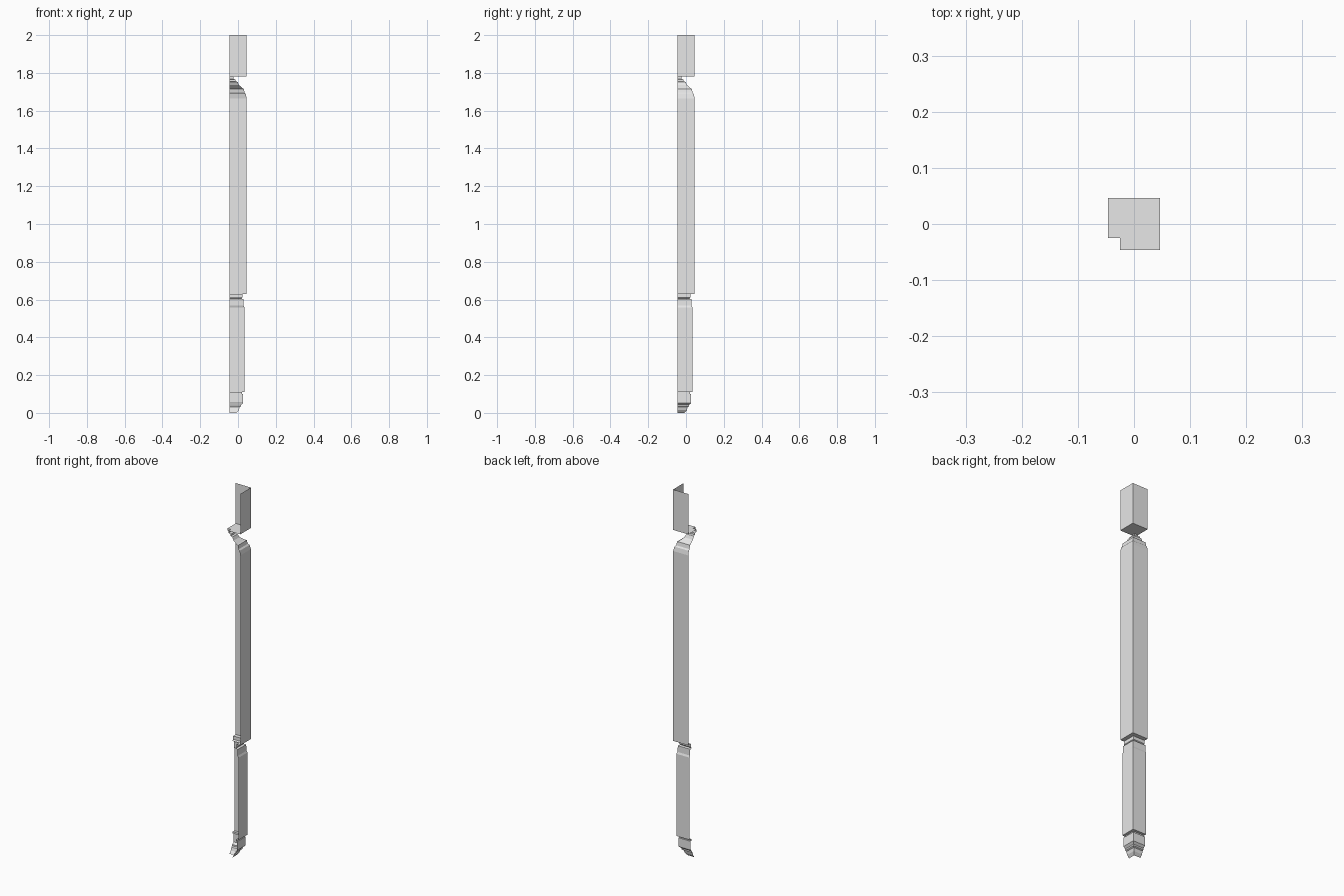
import bpy
import bmesh

if "Cube" in bpy.data.objects:
    bpy.data.objects.remove(bpy.data.objects["Cube"], do_unlink=True)

EDGE = -0.046   # open ends of both walls

grey = bpy.data.materials.new("plain grey")
grey.use_nodes = True
grey.diffuse_color = (0.8, 0.8, 0.8, 1)
grey.node_tree.nodes["Principled BSDF"].inputs["Base Color"].default_value = (0.8, 0.8, 0.8, 1)


def corner_trim(name, profile):
    """Sweep an (offset, height) profile, top to bottom, around a mitred corner."""
    bm = bmesh.new()
    rows = [[bm.verts.new(p) for p in ((c, EDGE, z), (c, c, z), (EDGE, c, z))]
            for c, z in profile]
    for upper, lower in zip(rows, rows[1:]):
        for i in range(2):
            bm.faces.new((upper[i], lower[i], lower[i + 1], upper[i + 1]))
    mesh = bpy.data.meshes.new(name)
    bm.to_mesh(mesh)
    bm.free()
    mesh.materials.append(grey)
    obj = bpy.data.objects.new(name, mesh)
    bpy.context.collection.objects.link(obj)
    return obj


# Square block at the top with its underside
corner_trim("top_block", [(0.046, 2.0), (0.046, 1.78), (-0.025, 1.78)])

# Stepped neck flaring out to the shaft
corner_trim("neck_moulding", [
    (-0.025, 1.78), (-0.025, 1.768), (-0.012, 1.765), (-0.012, 1.755),
    (-0.002, 1.752), (0.006, 1.735), (0.025, 1.718), (0.031, 1.715),
    (0.035, 1.695), (0.041, 1.688), (0.046, 1.665)])

# Long plain shaft with its underside
corner_trim("shaft", [(0.046, 1.665), (0.046, 0.63), (0.024, 0.63)])

# Recessed band between shaft and lower panel
corner_trim("waist_band", [(0.024, 0.63), (0.024, 0.612), (0.018, 0.605), (0.029, 0.602)])

# Lower panel with a sloped shoulder
corner_trim("lower_panel", [
    (0.029, 0.602), (0.030, 0.568), (0.034, 0.558), (0.034, 0.11), (0.020, 0.11)])

# Tapering foot
corner_trim("foot_moulding", [
    (0.020, 0.11), (0.020, 0.10), (0.027, 0.10), (0.027, 0.052),
    (0.016, 0.042), (0.016, 0.034), (0.009, 0.03), (0.004, 0.014), (-0.008, 0.0)])
